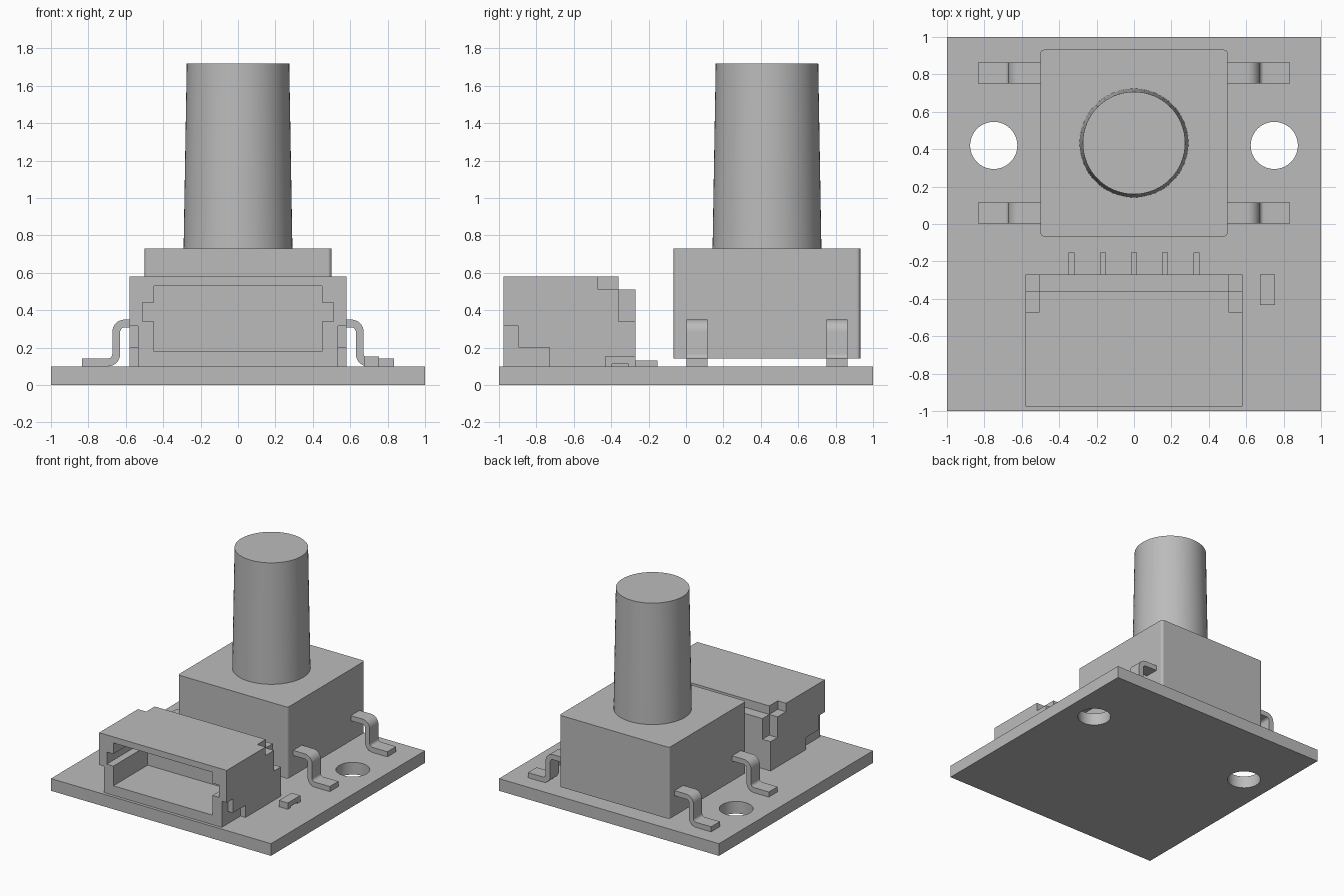
import bpy, bmesh, math
from mathutils import Vector

cube = bpy.data.objects.get("Cube")
if cube:
    bpy.data.objects.remove(cube, do_unlink=True)

GREY = (0.5, 0.5, 0.5, 1)
grey = bpy.data.materials.new("plain grey")
grey.use_nodes = True
grey.diffuse_color = GREY
grey.node_tree.nodes["Principled BSDF"].inputs["Base Color"].default_value = GREY


def finish(name, bm, smooth=False):
    """Turn a bmesh into a named grey object."""
    bmesh.ops.recalc_face_normals(bm, faces=bm.faces)
    mesh = bpy.data.meshes.new(name)
    bm.to_mesh(mesh)
    bm.free()
    mesh.materials.append(grey)
    obj = bpy.data.objects.new(name, mesh)
    bpy.context.collection.objects.link(obj)
    if smooth:
        shade(obj)
    return obj


def shade(obj):
    bpy.ops.object.select_all(action='DESELECT')
    obj.select_set(True)
    bpy.context.view_layer.objects.active = obj
    bpy.ops.object.shade_smooth_by_angle(angle=math.radians(35))


def box(name, x, y, z, round_corners=0):
    bm = bmesh.new()
    bmesh.ops.create_cube(bm, size=1)
    for v in bm.verts:
        v.co = [r[0] if c < 0 else r[1] for c, r in zip(v.co, (x, y, z))]
    if round_corners:
        upright = [e for e in bm.edges
                   if abs(e.verts[0].co.z - e.verts[1].co.z) > 0.01]
        bmesh.ops.bevel(bm, geom=upright, offset=round_corners, segments=4,
                        profile=0.5, affect='EDGES')
    return finish(name, bm)


def cone(name, x, y, z, r1, r2, sides=64):
    bm = bmesh.new()
    bmesh.ops.create_cone(bm, cap_ends=True, segments=sides, radius1=r1,
                          radius2=r2, depth=z[1] - z[0])
    bmesh.ops.translate(bm, verts=bm.verts, vec=(x, y, sum(z) / 2))
    return finish(name, bm, smooth=True)


def cut(obj, cutters):
    """Subtract each cutter, then remove it."""
    for c in cutters:
        c.hide_render = True
        mod = obj.modifiers.new("cut", 'BOOLEAN')
        mod.operation = 'DIFFERENCE'
        mod.solver = 'EXACT'
        mod.object = c
        bpy.context.view_layer.objects.active = obj
        bpy.ops.object.modifier_apply(modifier=mod.name)
        bpy.data.objects.remove(c, do_unlink=True)


def leg(name, side, y):
    """Bent strip: out of the body, down, then out along the board."""
    t, r, steps = 0.021, 0.045, 8
    top, foot, upright = 0.329, 0.121, 0.651
    path = [(Vector((0.49, top)), Vector((0, 1)))]
    for i in range(steps + 1):
        a = math.pi / 2 * (1 - i / steps)
        n = Vector((math.cos(a), math.sin(a)))
        path.append((Vector((upright - r, top - r)) + n * r, n))
    for i in range(steps + 1):
        a = math.pi / 2 * i / steps
        n = Vector((math.cos(a), math.sin(a)))
        path.append((Vector((upright + r, foot + r)) - n * r, n))
    path.append((Vector((0.833, foot)), Vector((0, 1))))
    outline = [p + n * t for p, n in path] + [p - n * t for p, n in reversed(path)]
    bm = bmesh.new()
    face = bm.faces.new([bm.verts.new((side * p.x, y[0], p.y)) for p in outline])
    new = bmesh.ops.extrude_face_region(bm, geom=[face])["geom"]
    moved = [v for v in new if isinstance(v, bmesh.types.BMVert)]
    bmesh.ops.translate(bm, verts=moved, vec=(0, y[1] - y[0], 0))
    return finish(name, bm, smooth=True)


# Circuit board with two round holes
board = box("board", (-1, 1), (-1, 1), (0, 0.1))
cut(board, [cone("hole", s * 0.75, 0.42, (-0.1, 0.2), 0.126, 0.126) for s in (-1, 1)])
shade(board)

# Push switch: body, tapered plunger and four bent legs
box("switch_body", (-0.5, 0.5), (-0.067, 0.932), (0.142, 0.73), 0.02)
cone("switch_plunger", 0, 0.433, (0.73, 1.72), 0.291, 0.274)
for side, label in ((1, "left"), (-1, "right")):
    leg(label + "_front_leg", side, (0.002, 0.115))
    leg(label + "_back_leg", side, (0.75, 0.863))

# Connector shell with open front, stepped back and relieved sides
shell = box("connector_shell", (-0.58, 0.58), (-0.975, -0.27), (0.1, 0.58))
cutters = [
    box("socket", (-0.45, 0.45), (-1.1, -0.53), (0.178, 0.53)),
    box("key_slots", (-0.51, 0.51), (-1.1, -0.53), (0.34, 0.44)),
    box("back_step", (-0.8, 0.8), (-0.36, -0.1), (0.51, 0.8)),
]
for s in (-1, 1):
    outer = sorted((s * 0.535, s * 0.8))
    corner = sorted((s * 0.505, s * 0.8))
    cutters += [
        box("side_relief", outer, (-1.1, -0.895), (0, 0.315)),
        box("side_foot_relief", outer, (-1.1, -0.73), (0, 0.2)),
        box("top_notch", corner, (-0.47, -0.1), (0.51, 0.8)),
        box("back_notch", corner, (-0.36, -0.1), (0.34, 0.8)),
    ]
cut(shell, cutters)

# Row of connector pins
for i in range(5):
    x = (i - 2) * 0.167
    box(f"connector_pin_{i + 1}", (x - 0.016, x + 0.016), (-0.3, -0.152), (0.1, 0.132))

# Small chip part, slightly raised in the middle
chip = box("chip_part", (0.675, 0.755), (-0.432, -0.27), (0.1, 0.152))
cut(chip, [box("chip_gap", (0.6, 0.8), (-0.395, -0.307), (0, 0.112))])
